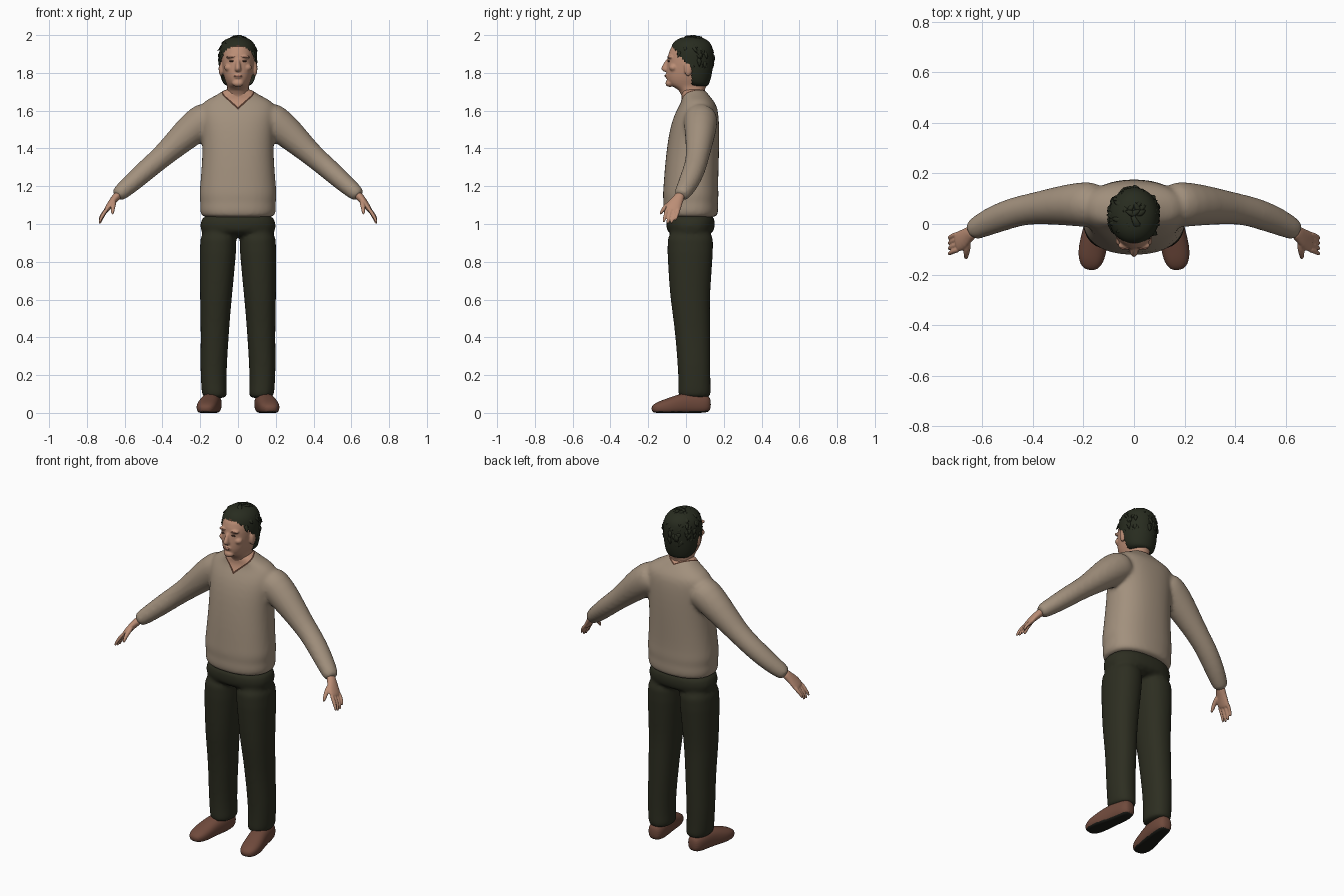
import bpy, bmesh, math, random
from mathutils import Vector, Matrix

random.seed(4)
cube = bpy.data.objects.get("Cube")
if cube:
    bpy.data.objects.remove(cube, do_unlink=True)


def material(name, *rgb):
    m = bpy.data.materials.new(name)
    m.use_nodes = True
    m.diffuse_color = (*rgb, 1)
    m.node_tree.nodes["Principled BSDF"].inputs["Base Color"].default_value = (*rgb, 1)
    return m


WOOL = material("beige wool", 0.36, 0.28, 0.205)
TRIM = material("dark brown", 0.075, 0.035, 0.022)
CLOTH = material("dark olive cloth", 0.026, 0.027, 0.015)
HAIR = material("near black hair", 0.021, 0.025, 0.014)
SKIN = material("skin", 0.50, 0.27, 0.18)
LIP = material("lip", 0.36, 0.16, 0.11)
LEATHER = material("brown leather", 0.16, 0.068, 0.045)
SOLE = material("black sole", 0.012, 0.012, 0.009)
UP, ACROSS, DEPTH = Vector((0, 0, 1)), Vector((1, 0, 0)), Vector((0, 1, 0))


def loft(bm, stations, wide=ACROSS, tangent=None, n=20, power=2.0):
    """Skin superellipse rings (x, y, z, radius along wide, other radius)."""
    pts = [Vector(s[:3]) for s in stations]
    rings = []
    for i, s in enumerate(stations):
        t = tangent or (pts[min(i + 1, len(pts) - 1)] - pts[max(i - 1, 0)]).normalized()
        u = (wide - t * wide.dot(t)).normalized()
        v = t.cross(u)
        ring = []
        for k in range(n):
            a = math.tau * k / n
            c, d = (math.copysign(abs(f) ** (2 / power), f) for f in (math.cos(a), math.sin(a)))
            ring.append(bm.verts.new(pts[i] + u * c * s[3] + v * d * s[4]))
        rings.append(ring)
    for r0, r1 in zip(rings, rings[1:]):
        for k in range(n):
            j = (k + 1) % n
            bm.faces.new((r0[k], r0[j], r1[j], r1[k]))
    bm.faces.new(rings[0])
    bm.faces.new(rings[-1])


def column(bm, rows, x=0, **kw):
    """Upright loft from rows of (z, y, x radius, y radius)."""
    loft(bm, [(x, y, z, a, b) for z, y, a, b in rows], tangent=UP, **kw)


def ball(bm, centre, radii):
    m = Matrix.Translation(centre) @ Matrix.Diagonal((*radii, 1))
    bmesh.ops.create_uvsphere(bm, u_segments=16, v_segments=10, radius=1, matrix=m)


def flip(stations, s):
    return [(p[0] * s, *p[1:]) for p in stations]


def finish(name, bm, mats, subsurf=0, voxel=0, smooth=0, rule=None):
    """Turn the bmesh into an object, bake modifiers, colour faces by rule."""
    bmesh.ops.recalc_face_normals(bm, faces=bm.faces)
    me = bpy.data.meshes.new(name)
    bm.to_mesh(me)
    bm.free()
    ob = bpy.data.objects.new(name, me)
    bpy.context.scene.collection.objects.link(ob)
    if subsurf:
        ob.modifiers.new("Round", "SUBSURF").levels = subsurf
    if voxel:
        r = ob.modifiers.new("Blend", "REMESH")
        r.mode, r.voxel_size = "VOXEL", voxel
    if smooth:
        r = ob.modifiers.new("Relax", "SMOOTH")
        r.factor, r.iterations = 0.5, smooth
    bpy.context.view_layer.update()
    dg = bpy.context.evaluated_depsgraph_get()
    baked = bpy.data.meshes.new_from_object(ob.evaluated_get(dg))
    ob.modifiers.clear()
    ob.data = baked
    baked.name = name
    baked.materials.clear()
    for m in mats:
        baked.materials.append(m)
    for p in baked.polygons:
        p.use_smooth = True
        p.material_index = rule(p.center, p.normal) if rule else 0
    return ob


# Sweater: torso and sleeves blended together
bm = bmesh.new()
column(bm, [(1.03, .025, .19, .137), (1.05, .025, .197, .143), (1.085, .025, .204, .148),
            (1.11, .025, .198, .143), (1.15, .025, .207, .149), (1.19, .025, .202, .145),
            (1.3, .03, .193, .143), (1.4, .037, .188, .139), (1.5, .045, .192, .132),
            (1.58, .055, .202, .118), (1.63, .065, .2, .098), (1.66, .06, .165, .08),
            (1.69, .045, .095, .07), (1.72, .035, .07, .062)], n=32, power=2.3)
sleeve = [(.13, .075, 1.58, .09, .085), (.19, .078, 1.545, .092, .095), (.27, .075, 1.48, .082, .084),
          (.37, .065, 1.385, .066, .064), (.44, .055, 1.325, .06, .058), (.5, .038, 1.273, .06, .056),
          (.57, .01, 1.21, .055, .05), (.62, -.015, 1.168, .046, .044), (.648, -.03, 1.145, .04, .038)]
for s in (1, -1):
    loft(bm, flip(sleeve, s), wide=DEPTH)
sweater = finish("sweater", bm, [WOOL, SKIN, TRIM], subsurf=1, voxel=.011, smooth=7)

# V neckline cut into the sweater, with a narrow dark edge
NECK, EDGE = 1.638, .01
bm = bmesh.new()
bm.from_mesh(sweater.data)
for s in (1, -1):
    for level in (NECK, NECK - EDGE):
        bmesh.ops.bisect_plane(bm, geom=bm.verts[:] + bm.edges[:] + bm.faces[:],
                               plane_co=(0, 0, level), plane_no=(-.7 * s, -.5, 1))
for f in bm.faces:
    c = f.calc_center_median()
    h = c.z - .7 * abs(c.x) - .5 * c.y - NECK
    f.material_index = 1 if h > 0 else 2 if h > -EDGE else 0
bm.to_mesh(sweater.data)
bm.free()

# Trousers: hips and two legs blended together
bm = bmesh.new()
column(bm, [(.93, .024, .2, .12), (.99, .024, .203, .132), (1.07, .024, .192, .13)], n=32, power=2.4)
leg = [(1.0, .1, .024, .1, .128), (.85, .107, .022, .098, .122), (.7, .113, .021, .09, .112),
       (.6, .117, .022, .084, .105), (.5, .121, .03, .079, .098), (.4, .123, .036, .074, .093),
       (.25, .13, .043, .071, .087), (.14, .128, .045, .067, .085), (.1, .124, .045, .068, .088),
       (.075, .122, .045, .06, .082)]
for s in (1, -1):
    loft(bm, [(x * s, y, z, a, b) for z, x, y, a, b in leg], tangent=UP, n=24, power=2.2)
finish("trousers", bm, [CLOTH], subsurf=1, voxel=.011, smooth=5)

# Shoes with flat dark soles
shoe = [(.128, .132, .045, .025, .035), (.13, .105, .045, .047, .052), (.138, .03, .05, .052, .06),
        (.15, -.03, .045, .053, .056), (.163, -.09, .032, .057, .046), (.17, -.145, .025, .052, .035),
        (.174, -.183, .018, .027, .018)]
for s, side in ((1, "left"), (-1, "right")):
    bm = bmesh.new()
    loft(bm, flip(shoe, s), power=2.4)
    for v in bm.verts:
        v.co.z = max(v.co.z, 0)
    finish(side + "_shoe", bm, [LEATHER, SOLE], subsurf=2,
           rule=lambda c, nrm: int(nrm.z < -.6 and c.z < .015))

# Hands: palm, four fingers and a thumb
for s, side in ((1, "left"), (-1, "right")):
    bm = bmesh.new()
    loft(bm, flip([(.63, -.025, 1.16, .027, .024), (.652, -.04, 1.135, .029, .021),
                   (.672, -.058, 1.11, .039, .018), (.694, -.07, 1.078, .042, .015),
                   (.702, -.074, 1.065, .036, .011)], s), wide=DEPTH)
    for i in range(4):
        y, drop = -.101 + .021 * i, (.008, 0, .002, .018)[i]
        loft(bm, flip([(.69, y, 1.085, .011, .011), (.712, y - .006, 1.05 + drop / 2, .0105, .0105),
                       (.727, y - .014, 1.02 + drop, .009, .009),
                       (.734, y - .019, .998 + drop, .006, .006)], s), wide=DEPTH, n=10)
    loft(bm, flip([(.656, -.065, 1.125, .014, .014), (.66, -.1, 1.1, .015, .014),
                   (.664, -.124, 1.075, .011, .011), (.664, -.138, 1.048, .007, .007)], s), wide=ACROSS, n=10)
    finish(side + "_hand", bm, [SKIN], subsurf=1, voxel=.004, smooth=3)

# Head, neck, nose, brow, lips, chin and ears blended together
bm = bmesh.new()
column(bm, [(1.6, .045, .055, .05), (1.66, .04, .06, .058), (1.715, .032, .058, .066),
            (1.73, .012, .056, .098), (1.76, .01, .07, .113), (1.8, .015, .08, .12),
            (1.85, .02, .087, .12), (1.9, .022, .088, .119), (1.95, .025, .077, .1),
            (1.975, .028, .045, .06)], n=28, power=2.15)
column(bm, [(1.878, -.092, .009, .01), (1.845, -.104, .012, .018), (1.82, -.108, .019, .031),
            (1.803, -.1, .015, .016)], n=12)
ball(bm, (0, -.086, 1.745), (.032, .024, .02))
ball(bm, (0, -.098, 1.784), (.024, .014, .015))
for s in (1, -1):
    ball(bm, (.036 * s, -.084, 1.884), (.03, .016, .009))
    ball(bm, (.048 * s, -.066, 1.828), (.026, .024, .02))
    ball(bm, (.09 * s, .012, 1.822), (.013, .023, .04))
finish("head", bm, [SKIN, TRIM], subsurf=1, voxel=.005, smooth=4,
       rule=lambda c, nrm: int(c.z > 1.937 and abs(c.x) < .085))

# Eyes, brows and mouth
for s, side in ((1, "left"), (-1, "right")):
    bm = bmesh.new()
    ball(bm, (.034 * s, -.092, 1.862), (.013, .006, .004))
    finish(side + "_eye", bm, [TRIM])
    bm = bmesh.new()
    ball(bm, (.036 * s, -.096, 1.885), (.02, .005, .003))
    finish(side + "_brow", bm, [LIP])
bm = bmesh.new()
ball(bm, (0, -.109, 1.784), (.021, .005, .006))
finish("mouth", bm, [LIP])


# Hair: cap trimmed along the hairline, then layered with loose locks
def below_hairline(p, margin=0.0):
    return p.y < .03 and p.z < 1.95 - 1.2 * max(0, p.y + .08) + margin


bm = bmesh.new()
column(bm, [(1.725, .07, .06, .045), (1.75, .048, .085, .078), (1.8, .037, .097, .103),
            (1.86, .032, .102, .113), (1.91, .031, .102, .115), (1.95, .03, .092, .108),
            (1.978, .03, .066, .08), (1.992, .03, .03, .04)], n=32)
cap = finish("hair_cap", bm, [HAIR], subsurf=2)
bm = bmesh.new()
bm.from_mesh(cap.data)
bmesh.ops.delete(bm, geom=[f for f in bm.faces if below_hairline(f.calc_center_median())], context="FACES")
bm.to_mesh(cap.data)
bm.free()

bm = bmesh.new()
crown, size = Vector((0, .032, 1.87)), Vector((.1, .112, .122))
made = 0
while made < 110:
    d = Vector([random.gauss(0, 1) for _ in range(3)]).normalized()
    p = crown + d * size
    if below_hairline(p, .015) or p.z < 1.775:
        continue
    made += 1
    flow = Vector((d.x * .4 + random.uniform(-.4, .4), d.y * .5 + .15, -.75 + .5 * max(d.z, 0)))
    flow = (flow - d * flow.dot(d)).normalized()
    length = random.uniform(.035, .06)
    loft(bm, [(*(p - d * .006), .008, .003), (*(p + flow * length * .5 + d * .001), .012, .005),
              (*(p + flow * length * .8 - d * .003), .008, .004),
              (*(p + flow * length - d * random.uniform(0, .012)), .001, .001)],
         wide=d.cross(flow), n=6)
for v in bm.verts:
    v.co.z = min(v.co.z, 2.0)
# One raised lock sets the full height
loft(bm, [(.02, -.02, 1.97, .014, .008), (.01, .0, 1.99, .014, .007), (-.005, .03, 1.996, .008, .004)], n=8)
finish("hair_locks", bm, [HAIR])
